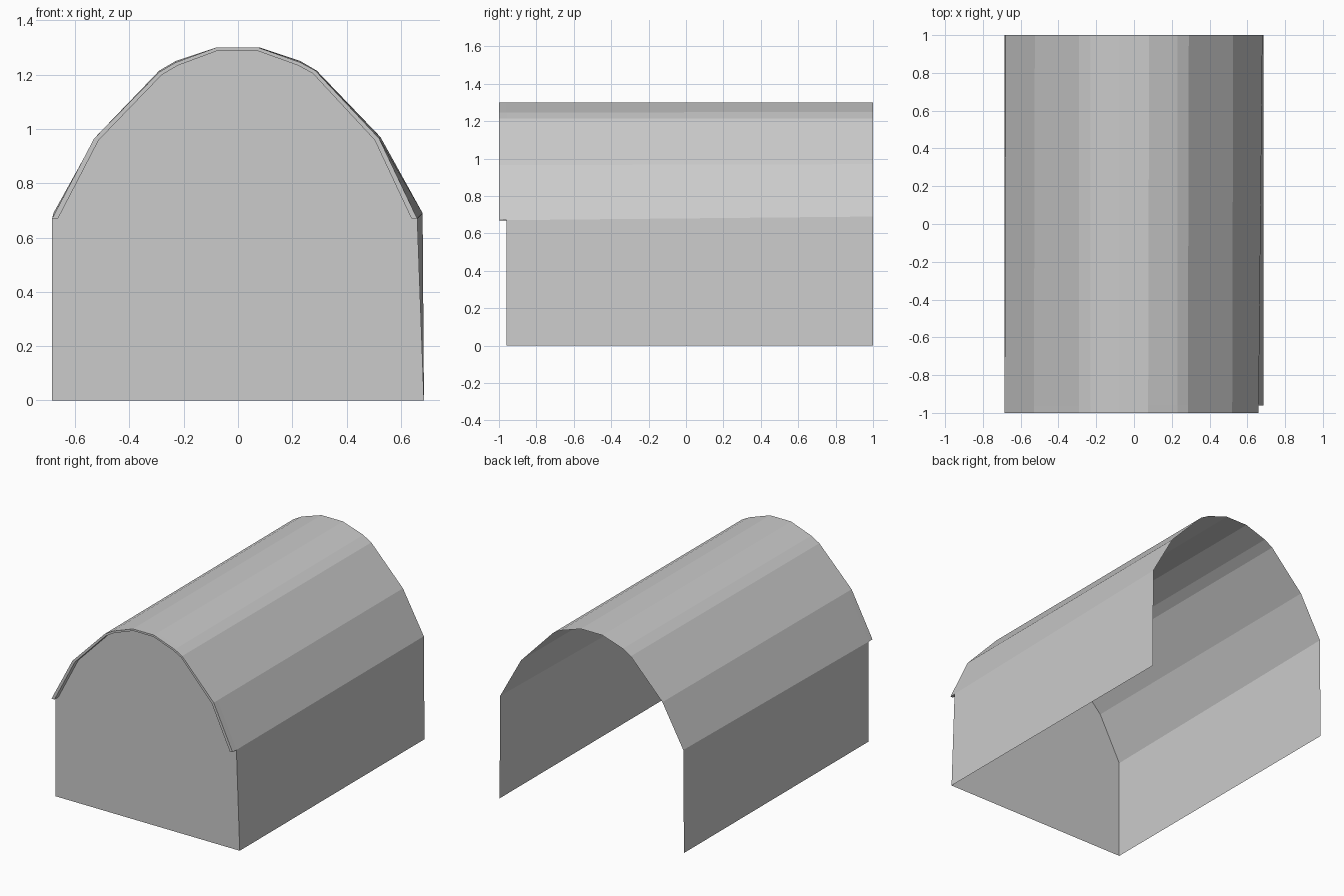
import bpy
from mathutils import Vector

cube = bpy.data.objects.get("Cube")
if cube:
    bpy.data.objects.remove(cube, do_unlink=True)

grey = bpy.data.materials.new("light_grey")
grey.use_nodes = True
colour = (0.6, 0.6, 0.6, 1)
grey.diffuse_color = colour
grey.node_tree.nodes["Principled BSDF"].inputs["Base Color"].default_value = colour

FRONT, WALL, BACK = -1.0, -0.96, 1.0
EAVE = 0.67


def add_part(name, verts, faces):
    mesh = bpy.data.meshes.new(name)
    mesh.from_pydata(verts, [], faces)
    mesh.materials.append(grey)
    obj = bpy.data.objects.new(name, mesh)
    bpy.context.collection.objects.link(obj)


def loft(name, *rows):
    """Bridge equally long rows of points with flat quads."""
    n = len(rows[0])
    verts = [p for row in rows for p in row]
    faces = [(r * n + i, r * n + i + 1, (r + 1) * n + i + 1, (r + 1) * n + i)
             for r in range(len(rows) - 1) for i in range(n - 1)]
    add_part(name, verts, faces)


def at_y(profile, y):
    return [Vector((x, y, z)) for x, z in profile]


# Arch profiles: the front right eave is pulled in slightly, the back is symmetric
front_profile = [(-0.685, EAVE), (-0.53, 0.965), (-0.29, 1.21), (-0.23, 1.245), (-0.08, 1.3),
                 (0.075, 1.3), (0.23, 1.245), (0.285, 1.215), (0.52, 0.965), (0.66, EAVE)]
half = [(0.68, 0.69), (0.525, 0.97), (0.29, 1.215), (0.23, 1.25), (0.08, 1.3)]
back_profile = [(-x, z) for x, z in half] + half[::-1]

front_arch = at_y(front_profile, FRONT)
back_arch = at_y(back_profile, BACK)
t = (WALL - FRONT) / (BACK - FRONT)
wall_arch = [a.lerp(b, t) for a, b in zip(front_arch, back_arch)]

# Faceted roof shell, open at the back
loft("roof", front_arch, wall_arch, back_arch)

# Thick front lip of the roof overhang
inner = [(x * 0.968, EAVE + (z - EAVE) * 0.98) for x, z in front_profile]
loft("roof_front_lip", at_y(inner, WALL), at_y(inner, FRONT), front_arch)
for side, i in (("right", 0), ("left", -1)):
    x, z = inner[i]
    add_part("lip_end_" + side,
             [front_arch[i], wall_arch[i], (x, WALL, z), (x, FRONT, z)], [(0, 1, 2, 3)])

# Closed front wall filling the arch
base_left, base_right = Vector((0.685, WALL, 0)), Vector((-0.685, WALL, 0))
outline = [base_right, base_left] + wall_arch[::-1]
add_part("front_wall", outline, [tuple(range(len(outline)))])

# Side walls from the ground to the eaves
loft("right_wall", [base_right, wall_arch[0]], [Vector((-0.685, BACK, 0)), back_arch[0]])
loft("left_wall", [wall_arch[-1], base_left], [back_arch[-1], Vector((0.685, BACK, 0))])
